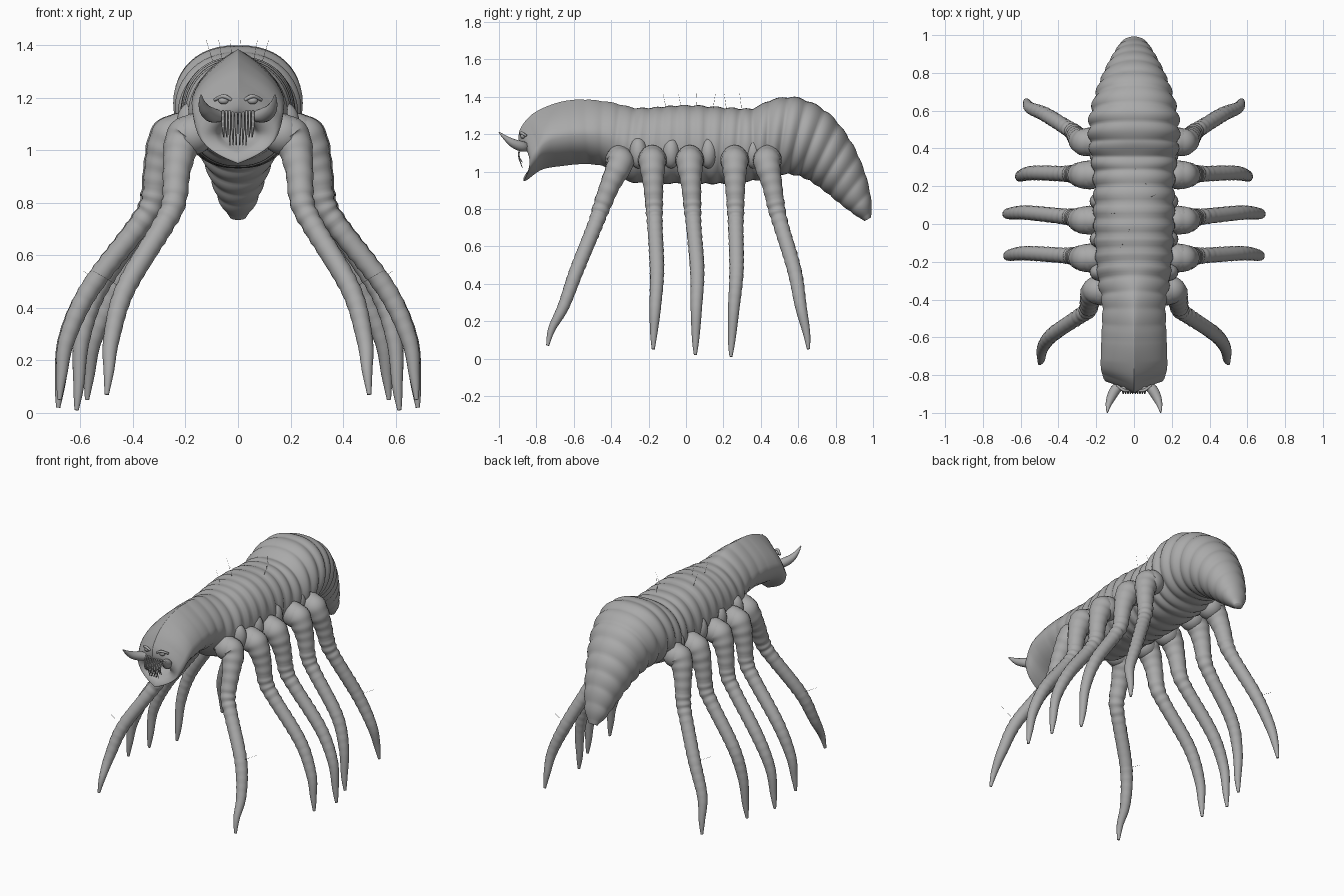
import bpy, bmesh, math, random
from mathutils import Vector

random.seed(4)
cube = bpy.data.objects.get("Cube")
if cube:
    bpy.data.objects.remove(cube, do_unlink=True)

grey = bpy.data.materials.new("flesh grey")
grey.use_nodes = True
grey.diffuse_color = (0.4, 0.4, 0.4, 1)
grey.node_tree.nodes["Principled BSDF"].inputs["Base Color"].default_value = (0.4, 0.4, 0.4, 1)


def clamp(value):
    return min(max(value, 0), 1)


def spline(rows, steps):
    """Smooth curve through rows of numbers."""
    out = []
    last = len(rows) - 1
    for i in range(last):
        a, b, c, d = (rows[min(max(i + k, 0), last)] for k in (-1, 0, 1, 2))
        for n in range(steps):
            t = n / steps
            out.append([q + 0.5 * t * (r - p + t * (2 * p - 5 * q + 4 * r - s + t * (3 * (q - r) + s - p)))
                        for p, q, r, s in zip(a, b, c, d)])
    out.append(list(rows[-1]))
    return out


def skin(name, rings, mirror=False):
    """Closed, smooth surface through rings of points."""
    bm = bmesh.new()
    loops = [[bm.verts.new(p) for p in ring] for ring in rings]
    n = len(loops[0])
    for a, b in zip(loops, loops[1:]):
        for i in range(n):
            j = (i + 1) % n
            bm.faces.new((a[i], a[j], b[j], b[i]))
    bm.faces.new(loops[0])
    bm.faces.new(loops[-1])
    bmesh.ops.recalc_face_normals(bm, faces=bm.faces)
    finish(name, bm, mirror)


def finish(name, bm, mirror):
    mesh = bpy.data.meshes.new(name)
    for f in bm.faces:
        f.smooth = True
    bm.to_mesh(mesh)
    bm.free()
    mesh.materials.append(grey)
    obj = bpy.data.objects.new(name, mesh)
    bpy.context.collection.objects.link(obj)
    if mirror:
        mod = obj.modifiers.new("both sides", "MIRROR")
        mod.use_mirror_merge = False


def tube(name, rows, steps=6, sides=16, mirror=True, ripple=None):
    """Tapered tube along rows of x, y, z, radius."""
    path = spline(rows, steps)
    pts = [Vector(p[:3]) for p in path]
    rings, length = [], 0
    for i, p in enumerate(pts):
        along = (pts[min(i + 1, len(pts) - 1)] - pts[max(i - 1, 0)]).normalized()
        ref = Vector((0, 1, 0)) if abs(along.y) < 0.85 else Vector((1, 0, 0))
        u = along.cross(ref).normalized()
        v = along.cross(u)
        if i:
            length += (p - pts[i - 1]).length
        r = max(path[i][3], 0.0005)
        if ripple:
            r *= ripple(p, length)
        angles = [2 * math.pi * k / sides for k in range(sides)]
        rings.append([p + r * (u * math.cos(t) + v * math.sin(t)) for t in angles])
    skin(name, rings, mirror)


def ball(name, centre, radius, stretch=(1, 1, 1)):
    bm = bmesh.new()
    bmesh.ops.create_uvsphere(bm, u_segments=20, v_segments=12, radius=radius)
    bmesh.ops.scale(bm, vec=stretch, verts=bm.verts)
    bmesh.ops.translate(bm, vec=centre, verts=bm.verts)
    finish(name, bm, True)


# Body: top y, top z, bottom y, bottom z, half width, pinch; mouth to tail
stations = [
    (-.80, 1.10, -.79, 1.04, .02, 1),
    (-.83, 1.13, -.81, 1.02, .055, 1),
    (-.88, 1.14, -.855, .99, .085, 1),
    (-.895, 1.18, -.87, .955, .13, 1.1),
    (-.88, 1.24, -.85, .955, .16, 1.2),
    (-.81, 1.315, -.77, 1.01, .175, 1.2),
    (-.68, 1.37, -.66, 1.03, .175, 1.1),
    (-.55, 1.385, -.53, 1.04, .17, 1.05),
    (-.40, 1.37, -.42, 1.02, .17, 1),
    (-.25, 1.34, -.30, .945, .195, .92),
    (0, 1.355, 0, .935, .213, .85),
    (.25, 1.34, .22, .935, .215, .83),
    (.36, 1.34, .36, .95, .23, .85),
    (.46, 1.385, .43, .96, .24, .85),
    (.60, 1.395, .52, .985, .238, .85),
    (.76, 1.315, .62, .97, .203, .9),
    (.88, 1.165, .72, .91, .157, 1),
    (.955, 1.0, .82, .83, .11, 1),
    (.99, .85, .90, .77, .072, 1),
    (.99, .755, .955, .735, .03, 1),
]
rings, length, before = [], 0, None
for ty, tz, by, bz, w, pinch in spline(stations, 14):
    mid = Vector((0, (ty + by) / 2, (tz + bz) / 2))
    half = Vector((0, (ty - by) / 2, (tz - bz) / 2))
    if before:
        length += (mid - before).length
    before = mid
    # Folds fade out towards the head, which is ridged; mouth corners sweep back
    fold = 0.06 * clamp((mid.y + .65) / .4)
    ridge = clamp((-.25 - mid.y) / .3)
    bow = 0.045 * clamp((-.72 - mid.y) / .12)
    wave = abs(math.sin(math.pi * length / 0.082)) - 0.7
    ring = []
    for k in range(48):
        t = 2 * math.pi * k / 48
        c, s = math.cos(t), math.sin(t)
        grow = 1 + fold * wave * (0.7 + 0.6 * abs(c))
        p = mid + half * s * grow
        taper = 1 - 0.35 * ridge * max(s, 0)
        p.x = math.copysign(abs(c) ** (pinch + 0.75 * ridge * abs(s)), c) * w * grow * taper
        p.y += bow * c * c
        ring.append(p)
    rings.append(ring)
skin("body", rings)


# Legs: hip x y, knee x y, shin x y, tip x y z
def leg_ripple(p, s):
    if p.z > 0.85:
        return 1 + 0.025 * math.sin(s * 110)
    return 1 + 0.05 * math.sin(s * 125) * clamp((p.z - 0.2) / 0.3)


legs = [
    (.20, -.355, .245, -.455, .43, -.585, .50, -.74, .07),
    (.26, -.18, .325, -.17, .565, -.155, .68, -.175, .05),
    (.265, .02, .33, .035, .565, .06, .685, .05, .02),
    (.265, .26, .33, .265, .535, .27, .615, .24, .01),
    (.26, .435, .32, .485, .47, .58, .575, .655, .05),
]
for n, (hx, hy, kx, ky, mx, my, tx, ty, tz) in enumerate(legs, 1):
    tube(f"leg_{n}", [
        (hx - .12, hy, 1.09, .05),
        (hx - .03, hy, 1.07, .07),
        (hx + .01, hy, 1.035, .07),
        ((hx + kx) / 2 + .01, (hy + ky) / 2, .93, .054),
        (kx, ky, .8, .046),
        (kx + (mx - kx) * .23, ky + (my - ky) * .25, .71, .041),
        (mx, my, .47, .038),
        (mx + (tx - mx) * .75, my + (ty - my) * .45, .28, .031),
        (tx - .008, my + (ty - my) * .85, tz + .09, .02),
        (tx, ty, tz, .008)], steps=14, ripple=leg_ripple)
    ball(f"hip_{n}", (hx - .03, hy, 1.06), .077)
    # Flesh fold between neighbouring hips
    if n < 5:
        ball(f"flank_fold_{n}", (.175, hy + .1, 1.1), .06, (1, .8, 1.4))
    # Fine bristles on the shin
    if n in (1, 5):
        tube("leg_bristle", [(mx, my, .47, .001), (mx + .12, my, .54, .0005)], 1, 4)

# Mandibles
tube("mandible", [(.07, -.85, 1.13, .022), (.1, -.88, 1.135, .028), (.124, -.925, 1.152, .023),
                  (.137, -.965, 1.18, .013), (.141, -1, 1.21, .003)])

# Eyes with small lids
ball("eye", (.055, -.872, 1.19), .018, (1.1, .8, .8))
tube("eyelid", [(.025, -.882, 1.192, .006), (.055, -.88, 1.206, .008), (.09, -.855, 1.192, .006)])

# Teeth
for i in range(5):
    x = .007 + .0125 * i
    tube("tooth", [(x, -.875, 1.15, .005), (x, -.895, 1.09, .005),
                   (x * .95, -.875, 1.02 + .03 * (i > 2), .002)], 3, 6)

# Bristles along the back
for i in range(6):
    x, y = random.uniform(-.1, .1), -.1 + i * .08
    tube("back_bristle", [(x, y, 1.31, .001),
                          (x * 1.4, y + random.uniform(-.03, .03), 1.42, .0005)], 1, 4, False)
